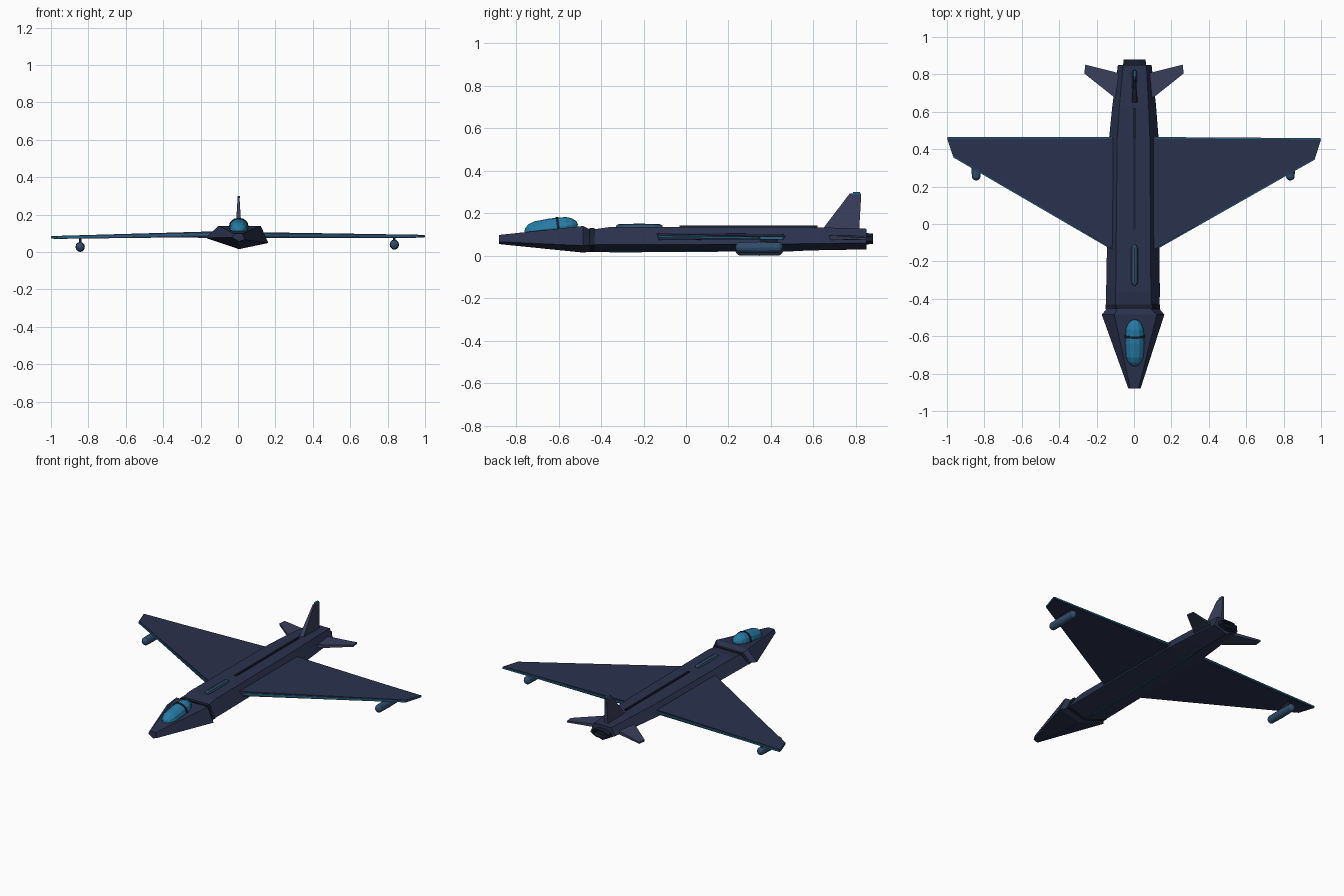
import bpy, bmesh, math
from mathutils import Vector, Matrix

if "Cube" in bpy.data.objects:
    bpy.data.objects.remove(bpy.data.objects["Cube"])


def mat(name, col):
    m = bpy.data.materials.new(name)
    m.diffuse_color = (*col, 1)
    m.use_nodes = True
    m.node_tree.nodes["Principled BSDF"].inputs["Base Color"].default_value = m.diffuse_color
    return m


HULL = mat("hull_navy", (0.023, 0.031, 0.073))
DARK = mat("dark_trim", (0.010, 0.013, 0.028))
FIN = mat("fin_slate", (0.042, 0.050, 0.105))
POD = mat("pod_blue", (0.03, 0.075, 0.15))
EDGE = mat("edge_blue", (0.02, 0.13, 0.24))
GLASS = mat("canopy_glass", (0.02, 0.20, 0.38))


def finish(name, bm, material):
    bmesh.ops.recalc_face_normals(bm, faces=bm.faces)
    me = bpy.data.meshes.new(name)
    bm.to_mesh(me)
    bm.free()
    me.materials.append(material)
    ob = bpy.data.objects.new(name, me)
    bpy.context.collection.objects.link(ob)
    return ob


def loft(name, rings, material):
    """Skin closed rings of points and cap both ends."""
    bm = bmesh.new()
    vs = [[bm.verts.new(p) for p in r] for r in rings]
    n = len(rings[0])
    for a, b in zip(vs, vs[1:]):
        for i in range(n):
            j = (i + 1) % n
            bm.faces.new((a[i], a[j], b[j], b[i]))
    bm.faces.new(vs[0])
    bm.faces.new(vs[-1][::-1])
    return finish(name, bm, material)


def hull_ring(y, left, right, top_l, top_r, z_l, z_r, z_top, z_bot):
    """Five-sided fuselage section: flat top, two flanks, keel."""
    return [(0.005, y, z_bot), (right, y, z_r), (top_r, y, z_top),
            (-top_l, y, z_top), (-left, y, z_l)]


def plate(name, pts, axis, material):
    """Tapered slab: pts are (position, thickness), thickened along axis."""
    ax = Vector(axis)
    return loft(name, [[Vector(p) + ax * (s * t / 2) for p, t in pts]
                       for s in (-1, 1)], material)


def bar(name, p, q, w, h, material):
    """Rectangular strip from p to q."""
    p, q = Vector(p), Vector(q)
    d = (q - p).normalized()
    side = d.cross(Vector((0, 0, 1))).normalized() * w / 2
    up = side.cross(d).normalized() * h / 2
    return loft(name, [[c + side + up, c - side + up, c - side - up, c + side - up]
                       for c in (p, q)], material)


def capsule(name, centre, rx, rz, length, cap, material, tilt=0, seg=12):
    """Round-ended body along y."""
    bm = bmesh.new()
    bmesh.ops.create_uvsphere(bm, u_segments=seg, v_segments=8, radius=1)
    half = length / 2 - cap
    for v in bm.verts:
        x, y, z = v.co
        shift = 0 if abs(z) < 1e-4 else math.copysign(half, z)
        v.co = (x * rx, z * cap + shift, y * rz)
    bmesh.ops.transform(bm, verts=bm.verts, matrix=Matrix.Translation(centre)
                        @ Matrix.Rotation(math.radians(tilt), 4, 'X'))
    return finish(name, bm, material)


# Nose and fuselage
loft("nose", [
    hull_ring(-0.88, 0.03, 0.035, 0.02, 0.024, 0.078, 0.066, 0.098, 0.055),
    hull_ring(-0.485, 0.172, 0.162, 0.105, 0.122, 0.075, 0.048, 0.14, 0.015),
    hull_ring(-0.455, 0.148, 0.138, 0.09, 0.09, 0.075, 0.05, 0.125, 0.018)], HULL)
loft("intake_collar", [
    hull_ring(y, 0.152, 0.14, 0.096, 0.1, 0.075, 0.05, 0.13, 0.017)
    for y in (-0.455, -0.43)], DARK)
loft("fuselage", [
    hull_ring(-0.45, 0.15, 0.137, 0.098, 0.092, 0.076, 0.052, 0.122, 0.018),
    hull_ring(-0.36, 0.149, 0.138, 0.098, 0.09, 0.076, 0.052, 0.135, 0.018),
    hull_ring(0.45, 0.134, 0.132, 0.09, 0.085, 0.078, 0.055, 0.135, 0.023),
    hull_ring(0.63, 0.116, 0.118, 0.078, 0.078, 0.08, 0.058, 0.134, 0.026),
    hull_ring(0.85, 0.086, 0.094, 0.058, 0.066, 0.08, 0.06, 0.127, 0.03)], HULL)

# Spine details and keel line
capsule("dorsal_ridge", (0.003, -0.22, 0.136), 0.019, 0.015, 0.22, 0.025, POD, seg=8)
bar("spine_line", (0.003, -0.03, 0.137), (0.003, 0.62, 0.137), 0.012, 0.012, DARK)
bar("keel_line", (0.005, -0.36, 0.0185), (0.005, 0.55, 0.0245), 0.008, 0.006, EDGE)

# Exhaust nozzle with open bore
def oval(y, rx, rz):
    return [(0.003 + rx * math.cos(a), y, 0.08 + rz * math.sin(a))
            for a in (math.tau * (i + 0.5) / 8 for i in range(8))]


loft("nozzle", [oval(0.82, 0.068, 0.03), oval(0.88, 0.064, 0.027),
                oval(0.88, 0.05, 0.02), oval(0.855, 0.045, 0.017)], DARK)

# Canopy with frames
capsule("canopy", (0.004, -0.635, 0.130), 0.051, 0.046, 0.255, 0.085, GLASS, tilt=8)
R = Matrix.Rotation(math.radians(8), 4, 'X')


def hoop(y, k):
    c = Vector((0.004, -0.635, 0.130))
    return [c + R @ Vector((0.051 * k * math.cos(a), y, 0.046 * k * math.sin(a)))
            for a in (math.tau * i / 12 for i in range(12))]


loft("canopy_hoop", [hoop(0.028, 1.05), hoop(0.04, 1.05)], DARK)

# Wings, edge trims, pods and tailplanes for each side
for s, side, zr, zt, zp in ((-1, "left", 0.095, 0.078, 0.027), (1, "right", 0.09, 0.084, 0.039)):
    dy = 0.006 if s < 0 else -0.006
    lead_root, lead_tip = (s * 0.13, -0.125, zr), (s * 0.965, 0.355 + dy, zt)
    trail_tip, trail_root = (s * 0.998, 0.455 + dy / 2, zt), (s * 0.1, 0.458, zr)
    plate(side + "_wing", [
        ((s * 0.05, -0.17, zr), 0.032), (lead_root, 0.03), (lead_tip, 0.016),
        (trail_tip, 0.014), (trail_root, 0.026), ((s * 0.05, 0.458, zr), 0.028)],
        (0, 0, 1), HULL)
    bar(side + "_leading_trim", lead_root, lead_tip, 0.01, 0.010, EDGE)
    bar(side + "_trailing_trim", trail_root, trail_tip, 0.014, 0.010, EDGE)
    bar(side + "_tip_trim", lead_tip, trail_tip, 0.004, 0.010, EDGE)
    px = s * 0.84 - 0.004
    capsule(side + "_pod", (px, 0.345, zp), 0.025, 0.027, 0.225, 0.027, POD)
    bar(side + "_pylon", (px, 0.35, 0.066), (px, 0.43, 0.066), 0.012, 0.03, DARK)
    plate(side + "_tailplane", [
        ((s * 0.04, 0.64, 0.085), 0.024), ((s * 0.115, 0.685, 0.085), 0.022),
        ((s * 0.266, 0.805, 0.082), 0.010), ((s * 0.26, 0.852, 0.082), 0.010),
        ((s * 0.095, 0.81, 0.085), 0.02), ((s * 0.04, 0.79, 0.085), 0.022)],
        (0, 0, 1), FIN)

# Vertical fin and tip cap
plate("tail_fin", [((0.003, 0.635, 0.115), 0.032), ((0.003, 0.77, 0.292), 0.01),
                   ((0.003, 0.825, 0.292), 0.01), ((0.003, 0.815, 0.115), 0.026)],
      (1, 0, 0), FIN)
bar("fin_tip_cap", (0.003, 0.785, 0.294), (0.003, 0.82, 0.294), 0.014, 0.013, EDGE)
